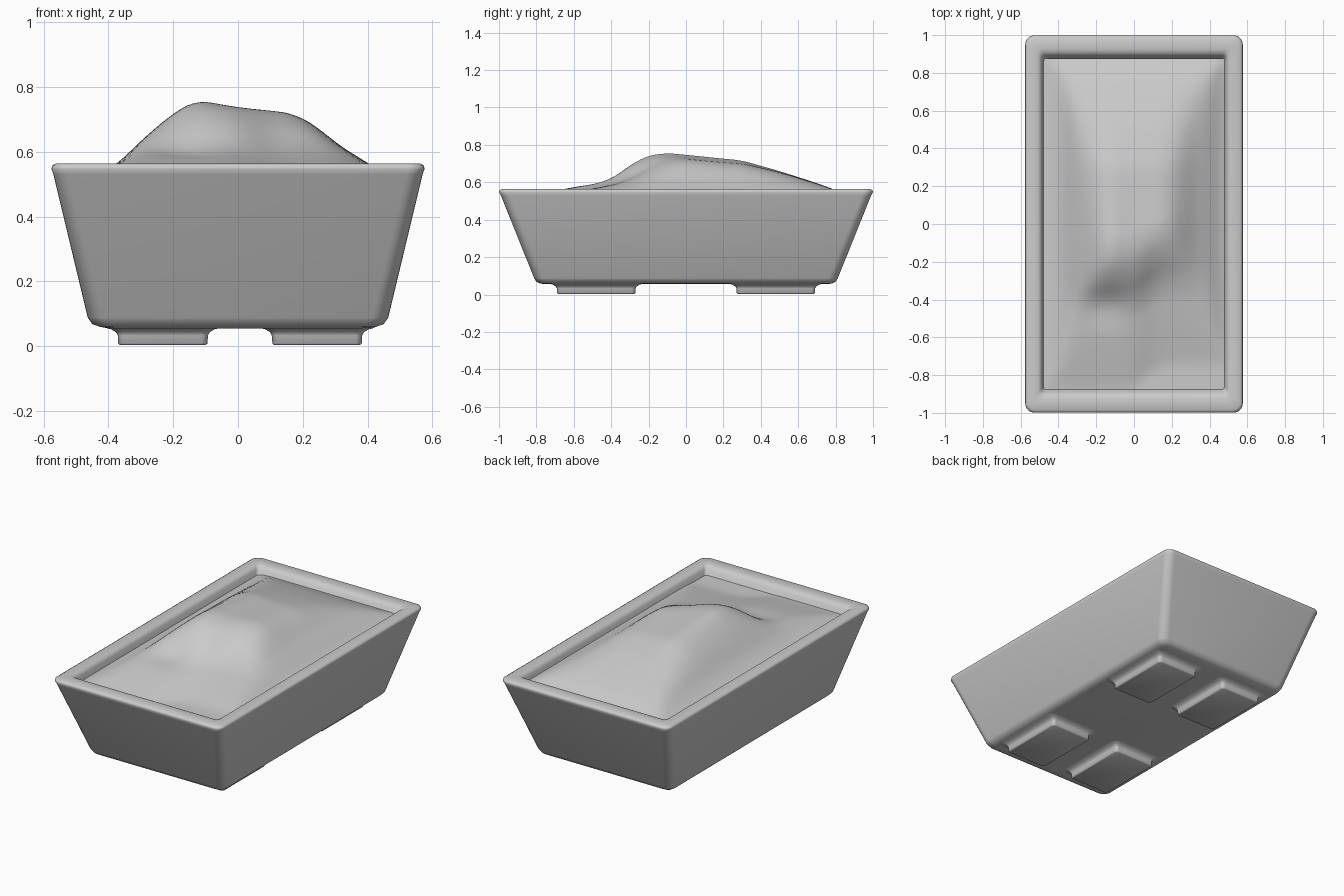
import bpy, bmesh, math

cube = bpy.data.objects.get("Cube")
if cube:
    bpy.data.objects.remove(cube, do_unlink=True)


def finish(bm, name, angle=50):
    bmesh.ops.recalc_face_normals(bm, faces=bm.faces)
    mesh = bpy.data.meshes.new(name)
    bm.to_mesh(mesh)
    bm.free()
    obj = bpy.data.objects.new(name, mesh)
    bpy.context.collection.objects.link(obj)
    bpy.ops.object.select_all(action='DESELECT')
    obj.select_set(True)
    bpy.context.view_layer.objects.active = obj
    bpy.ops.object.shade_smooth_by_angle(angle=math.radians(angle))
    return obj


def rounded_ring(bm, centre, hx, hy, radius, z, steps=6):
    """Rounded rectangle of vertices around a centre."""
    ring = []
    for corner, (sx, sy) in enumerate([(1, 1), (-1, 1), (-1, -1), (1, -1)]):
        for i in range(steps + 1):
            a = (corner + i / steps) * math.pi / 2
            ring.append(bm.verts.new((
                centre[0] + sx * (hx - radius) + radius * math.cos(a),
                centre[1] + sy * (hy - radius) + radius * math.sin(a), z)))
    return ring


def loft(name, rings, centre=(0, 0)):
    """Skin a stack of rounded rectangles and cap both ends."""
    bm = bmesh.new()
    loops = [rounded_ring(bm, centre, *r) for r in rings]
    for low, high in zip(loops, loops[1:]):
        n = len(low)
        for i in range(n):
            j = (i + 1) % n
            bm.faces.new((low[i], low[j], high[j], high[i]))
    bm.faces.new(loops[0])
    bm.faces.new(loops[-1])
    return finish(bm, name)


# Hollow tapered pot: outside up, over the rim, inside down
loft("pot", [
    (0.39, 0.75, 0.03, 0.055),
    (0.425, 0.78, 0.04, 0.059),
    (0.45, 0.80, 0.05, 0.068),
    (0.464, 0.812, 0.05, 0.088),
    (0.57, 0.99, 0.05, 0.53),
    (0.576, 0.999, 0.05, 0.547),
    (0.574, 0.997, 0.05, 0.557),
    (0.562, 0.985, 0.045, 0.564),
    (0.51, 0.925, 0.03, 0.564),
    (0.496, 0.905, 0.025, 0.558),
    (0.488, 0.892, 0.02, 0.545),
    (0.472, 0.868, 0.02, 0.49),
    (0.39, 0.74, 0.02, 0.13),
])

# Four feet, flared where they meet the pot
for side, sx in (("left", 1), ("right", -1)):
    for end, sy in (("front", -1), ("back", 1)):
        loft(f"foot_{end}_{side}", [
            (0.132, 0.203, 0.015, 0.003),
            (0.138, 0.209, 0.02, 0.008),
            (0.139, 0.21, 0.02, 0.032),
            (0.145, 0.216, 0.025, 0.043),
            (0.16, 0.231, 0.035, 0.052),
            (0.185, 0.25, 0.05, 0.058),
        ], centre=(0.006 + sx * 0.238, sy * 0.48))

# Soil mound: normalised height across the width and along the length
ACROSS = [(-0.48, 0.02), (-0.38, 0.2), (-0.3, 0.53), (-0.2, 0.87), (-0.13, 1.03),
          (0, 0.94), (0.17, 0.87), (0.25, 0.69), (0.3, 0.5), (0.4, 0.25), (0.48, 0.04)]
ALONG = [(-0.88, 0.04), (-0.7, 0.2), (-0.5, 0.37), (-0.4, 0.53), (-0.3, 0.78),
         (-0.2, 0.97), (-0.1, 1.02), (0, 0.98), (0.3, 0.86), (0.5, 0.63),
         (0.7, 0.37), (0.8, 0.22), (0.88, 0.06)]


def sample(points, t):
    t = min(max(t, points[0][0]), points[-1][0])
    for (a, u), (b, v) in zip(points, points[1:]):
        if t <= b:
            return u + (v - u) * (t - a) / (b - a)
    return points[-1][1]


def smooth(points, t, width=0.04):
    return sum(sample(points, t + width * k / 3) for k in range(-3, 4)) / 7


def bump(x, y, cx, cy, rx, ry):
    return math.exp(-((x - cx) / rx) ** 2 - ((y - cy) / ry) ** 2)


def soil_height(x, y):
    shift = 0.14 / (1 + math.exp(-(x - 0.06) / 0.04)) / (1 + math.exp((y - 0.05) / 0.06))
    c, l = smooth(ACROSS, x), smooth(ALONG, y - shift)
    c, l = max(c, 0.01), max(l, 0.01)
    h = (c ** -3 + l ** -3 - 1) ** (-1 / 3)
    h -= 0.1 * bump(x, y, -0.16, -0.42, 0.12, 0.1)
    return 0.505 + 0.245 * h


bm = bmesh.new()
bmesh.ops.create_grid(bm, x_segments=48, y_segments=88, size=1)
for v in bm.verts:
    v.co.x *= 0.479
    v.co.y *= 0.876
    v.co.z = soil_height(v.co.x, v.co.y)
finish(bm, "soil", 80)
